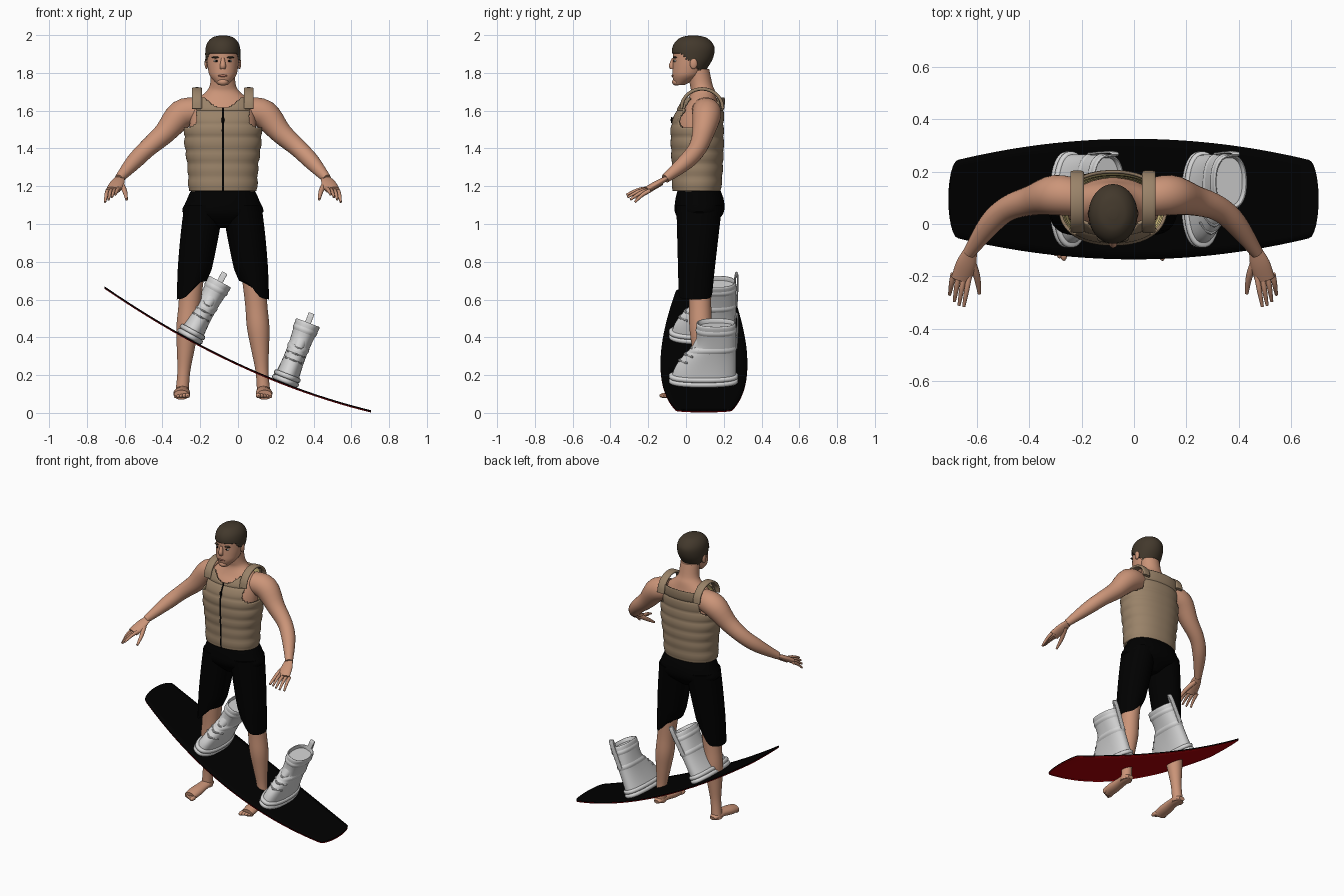
import bpy, bmesh, math
from mathutils import Matrix, Vector

if "Cube" in bpy.data.objects:
    bpy.data.objects.remove(bpy.data.objects["Cube"])

made_objects = []


def material(name, *rgb):
    made = bpy.data.materials.new(name)
    made.use_nodes = True
    made.diffuse_color = (*rgb, 1)
    made.node_tree.nodes["Principled BSDF"].inputs["Base Color"].default_value = (*rgb, 1)
    return made


SKIN = material("skin", .6, .3, .19)
HAIR = material("brown hair", .055, .04, .025)
TAN = material("tan fabric", .32, .225, .14)
BLACK = material("black", 0, 0, 0)
RED = material("dark red", .4, 0, .002)
GREY = material("light grey", .66, .66, .66)
YELLOW = material("yellow lining", .75, .6, .25)
LIP = material("lip", .4, .16, .11)
WHITE = material("eye white", .7, .7, .65)

BODY = Matrix.Translation((-.08, 0, 0))
SIDES = {"left": BODY, "right": BODY @ Matrix.Scale(-1, 4, (1, 0, 0))}
ACROSS, UPWARD = Vector((1, 0, 0)), Vector((0, 0, 1))


def finish(name, bm, materials, place=None):
    if place:
        bm.transform(place)
        bmesh.ops.recalc_face_normals(bm, faces=bm.faces)
    mesh = bpy.data.meshes.new(name)
    bm.to_mesh(mesh)
    bm.free()
    for entry in materials:
        mesh.materials.append(entry)
    made = bpy.data.objects.new(name, mesh)
    bpy.context.collection.objects.link(made)
    made_objects.append(made)
    return made


def spline(rows, steps):
    """Smooth interpolation through rows of any width."""
    rows = [Vector(row) for row in rows]
    padded = [rows[0]] + rows + [rows[-1]]
    smooth = []
    for before, start, end, after in zip(padded, padded[1:], padded[2:], padded[3:]):
        for step in range(steps):
            t = step / steps
            pull_in, pull_out = (end - before) / 2, (after - start) / 2
            ease = t * t * (3 - 2 * t)
            smooth.append(start.lerp(end, ease) + pull_in * t * (1 - t) ** 2 - pull_out * t * t * (1 - t))
    return smooth + [rows[-1]]


def tube(name, materials, rows, place=BODY, ref=None, sides=24, power=1, steps=4,
         cap=True, warp=None, drop=None, paint=None):
    """Skin rows of (x, y, z, radius, radius); rings stay level unless ref is given."""
    path = spline(rows, steps)
    bm, rings = bmesh.new(), []
    for i, row in enumerate(path):
        u, v = ACROSS, Vector((0, 1, 0))
        if ref:
            along = (path[min(i + 1, len(path) - 1)] - path[max(i - 1, 0)]).to_3d().normalized()
            u = (ref - along * ref.dot(along)).normalized()
            v = along.cross(u)
        ring = []
        for j in range(sides):
            angle = (j + .5) * math.tau / sides
            c, s = [math.copysign(abs(w) ** power, w) for w in (math.cos(angle), math.sin(angle))]
            point = row.to_3d() + u * c * row[3] + v * s * row[4]
            ring.append(bm.verts.new(warp(point, row) if warp else point))
        rings.append(ring)
    for low, high in zip(rings, rings[1:]):
        for j in range(sides):
            bm.faces.new((low[j], low[j - 1], high[j - 1], high[j]))
    if cap:
        bm.faces.new(rings[0])
        bm.faces.new(rings[-1])
    if paint:
        for face in bm.faces:
            face.material_index = paint(face.calc_center_median())
    if drop:
        gone = [face for face in bm.faces if drop(face.calc_center_median())]
        bmesh.ops.delete(bm, geom=gone, context="FACES")
    return finish(name, bm, materials, place)


def stack(name, materials, levels, **options):
    """Level rings on the middle plane from (z, y, half width, half depth)."""
    return tube(name, materials, [(0, y, z, a, b) for z, y, a, b in levels], **options)


def limb(name, surface, joints, radii, place=BODY, ref=None, flat=1, **options):
    rows = [(*joint, r, r * flat) for joint, r in zip(joints, radii)]
    return tube(name, [surface], rows, place, ref, **options)


def ball(name, surface, centre, size, place=BODY):
    bm = bmesh.new()
    bmesh.ops.create_uvsphere(bm, u_segments=16, v_segments=10, radius=1)
    bm.transform(Matrix.Translation(centre) @ Matrix.Diagonal((*size, 1)))
    return finish(name, bm, [surface], place)


def shell(target, thickness, material_offset=0):
    modifier = target.modifiers.new("shell", "SOLIDIFY")
    modifier.thickness, modifier.offset = thickness, -1
    modifier.material_offset = material_offset


# Torso and neck sit just inside the vest outline
vest_levels = [(1.175, .056, .175, .125), (1.3, .06, .18, .13), (1.42, .06, .195, .135),
               (1.52, .06, .197, .134), (1.6, .075, .187, .122), (1.67, .095, .175, .108)]
torso_levels = [(z, y, a - .02, b - .02) for z, y, a, b in vest_levels[:-1]]
stack("torso", [SKIN], torso_levels + [(1.65, .085, .15, .08), (1.7, .09, .09, .065),
      (1.74, .08, .068, .06), (1.82, .065, .064, .058)], sides=32)

# Head, with hair grown from the same outline
head_levels = [(1.735, -.035, .025, .025), (1.78, 0, .067, .072), (1.82, .015, .079, .087),
               (1.87, .03, .085, .1), (1.92, .035, .084, .104), (1.955, .035, .072, .088),
               (1.98, .035, .046, .056), (1.99, .035, .01, .01)]
stack("head", [SKIN], head_levels, sides=32)
hair = stack("hair", [HAIR], [(z + .008, y + .004, a + .008, b + .009) for z, y, a, b in head_levels],
             sides=48, steps=8, drop=lambda c: c.z < 1.905 - .9 * min(max(c.y + .03, 0), .13))
shell(hair, .012)

# Face
limb("nose", SKIN, [(0, -.066, 1.88), (0, -.075, 1.84), (0, -.07, 1.82)], [.008, .016, .014], sides=16)
ball("mouth", LIP, (0, -.066, 1.785), (.026, .011, .007))
ball("chin", SKIN, (0, -.05, 1.752), (.03, .024, .02))
for side, place in SIDES.items():
    eye = Vector((.034, -.054, 1.863))
    ball(side + "_eye", WHITE, eye, (.016, .011, .006), place)
    ball(side + "_iris", BLACK, eye - Vector((0, .008, 0)), (.007, .005, .006), place)
    ball(side + "_brow", HAIR, eye + Vector((0, -.003, .019)), (.026, .012, .005), place)
    ball(side + "_ear", SKIN, (.087, .04, 1.85), (.01, .02, .03), place)

# Arms, hands and fingers
for side, place in SIDES.items():
    limb(side + "_arm", SKIN, [(.13, .1, 1.6), (.22, .11, 1.58), (.31, .09, 1.48), (.4, .06, 1.4),
         (.47, 0, 1.33), (.55, -.11, 1.24)], [.07, .077, .058, .048, .043, .024], place, UPWARD)
    limb(side + "_palm", SKIN, [(.54, -.09, 1.25), (.56, -.15, 1.215), (.58, -.21, 1.18)],
         [.022, .038, .038], place, ACROSS, flat=.45)
    for i in range(4):
        base = Vector((.547 + .021 * i, -.19, 1.19 - .004 * i))
        tip = Vector((.57 + .018 * i, -.315 + .005 * i * i, 1.155 - .013 * i))
        knuckle = base.lerp(tip, .5) + UPWARD * .008
        limb(f"{side}_finger_{i}", SKIN, [base, knuckle, tip], [.011, .01, .006], place, ACROSS, sides=10)
    limb(side + "_thumb", SKIN, [(.545, -.13, 1.22), (.52, -.2, 1.175), (.51, -.265, 1.13)],
         [.016, .013, .007], place, ACROSS, sides=12)

# Legs, feet and toes
for side, place in SIDES.items():
    thigh, ankle = Vector((.157, .07, .8)), Vector((.217, .085, .1))
    radii = [.068, .063, .059, .06, .047, .034, .036]
    limb(side + "_leg", SKIN, [thigh.lerp(ankle, i / 6) for i in range(7)], radii, place)
    limb(side + "_foot", SKIN, [(.215, .13, .11), (.215, .09, .118), (.215, .03, .115), (.218, -.04, .105),
         (.22, -.1, .095)], [.02, .036, .038, .044, .04], place, ACROSS, flat=.65)
    for i in range(5):
        r = .014 - .0015 * i
        ball(f"{side}_toe_{i}", SKIN, (.188 + .016 * i, -.113 + .006 * i, .078 + r), (r, r * 2, r), place)


# Shorts with stepped hems, higher on the inside
def step_hem(point, row):
    point.z -= max(.76 - row.z, 0) * .45 * math.tanh(30 * (point.x - row.x))
    return point


stack("shorts_seat", [BLACK], [(1.19, .068, .162, .11), (1.12, .072, .195, .13), (1.05, .07, .205, .125),
      (.98, .065, .03, .06)], sides=40, power=.9)
for side, place in SIDES.items():
    cuts = [i / 6 for i in range(7)]
    tube(side + "_shorts_leg", [BLACK], [(.1 + .065 * t, .07 - .02 * t, 1.1 - .45 * t, .105 - .025 * t * t,
         .122 - .032 * t) for t in cuts], place, warp=step_hem)


# Quilted vest with zip and straps
def quilt(point, row):
    puff = 1 + .05 * math.sqrt(abs(math.sin(math.pi * (row.z - 1.18) / .07)))
    return Vector((point.x * puff, row.y + (point.y - row.y) * puff, point.z))


def vest_opening(centre):
    width = abs(centre.x)
    armhole = width > .14 and centre.z > 1.515 + 20 * max(.175 - width, 0) ** 2
    neckline = centre.y < .08 and centre.z > 1.615 + 6 * width ** 2
    return armhole or neckline


def zip_face(centre):
    return 2 if abs(centre.x) < .004 and centre.y < 0 else 0


vest = stack("vest", [TAN, YELLOW, BLACK], vest_levels, sides=160, power=.9, steps=10,
             cap=False, warp=quilt, drop=vest_opening, paint=zip_face)
shell(vest, .012, 1)
ball("zip_pull", BLACK, (0, -.075, 1.55), (.008, .006, .018))
for side, place in SIDES.items():
    turns = [math.pi * i / 8 for i in range(9)]
    arch = [(.137, .085 - .11 * math.cos(turn), 1.61 + .105 * math.sin(turn)) for turn in turns]
    limb(side + "_vest_strap", TAN, arch, [.026] * len(arch), place, ACROSS, flat=.35, power=.6)


# Board: rockered black deck over a red base, with rounded ends
def deck_height(x):
    return .263 - .4645 * x + .158 * x * x


def board_layer(name, surface, top, thickness):
    bm = bmesh.new()
    stations, lanes = 56, 12
    ribs = []
    for i in range(stations + 1):
        x = .705 * math.sin(math.pi * (i / stations - .5))
        rounding = max(abs(x) - .67, 0) / .035
        half = (.23 - .18 * x * x) * math.sqrt(max(1 - rounding ** 2, 0))
        ribs.append([bm.verts.new((x, .095 + half * (2 * j / lanes - 1), deck_height(x) + top))
                     for j in range(lanes + 1)])
    for near, far in zip(ribs, ribs[1:]):
        for j in range(lanes):
            bm.faces.new((near[j], far[j], far[j + 1], near[j + 1]))
    bmesh.ops.remove_doubles(bm, verts=bm.verts, dist=.0001)
    shell(finish(name, bm, [surface]), thickness)


board_layer("board_deck", BLACK, 0, .007)
board_layer("board_base", RED, -.007, .005)


# Boots standing square to the deck
def boot_front(z):
    return .055 - .135 * (1 - min(z / .22, 1) ** 2)


def boot_level(z, grow=0):
    front, back = boot_front(z), .265
    waist = .068 - .012 * math.sin(math.pi * z / .34)
    return z, (front + back) / 2, waist + grow, (back - front) / 2 + grow


for side, x in (("left", .247), ("right", -.26)):
    slope = .316 * x - .4645
    place = Matrix.Translation((x, 0, deck_height(x))) @ Matrix.Rotation(-math.atan(slope), 4, "Y")
    boot = dict(place=place, sides=40, power=.85)
    for part, z in (("outsole", 0), ("midsole", .026)):
        edges = [(z, -.008), (z + .006, 0), (z + .02, 0), (z + .026, -.008)]
        stack(f"{side}_boot_{part}", [GREY], [(h, .093, .074 + g, .183 + g) for h, g in edges], steps=2, **boot)
    outside = [boot_level(.042 * i) for i in range(1, 9)]
    stack(side + "_boot_upper", [GREY], outside + [boot_level(.338, -.01), boot_level(.28, -.012),
          boot_level(.15, -.02)], **boot)
    for part, z in (("ankle_strap", .2), ("cuff", .3)):
        stack(f"{side}_boot_{part}", [GREY], [boot_level(z - .02, -.002), boot_level(z, .004),
              boot_level(z + .02, -.002)], **boot)
    for i in range(3):
        z = .13 + .035 * i
        y = boot_front(z)
        limb(f"{side}_boot_lace_{i}", GREY, [(-.045, y + .04, z), (0, y - .003, z), (.045, y + .04, z)],
             [.006] * 3, place, UPWARD, sides=8)
    limb(side + "_pull_tab", GREY, [(0, .268, .2), (0, .274, .36), (0, .264, .388), (0, .254, .3)],
         [.016] * 4, place, ACROSS, flat=.3, power=.6)

# Smooth shading with sharp edges kept
bpy.ops.object.select_all(action="DESELECT")
for made in made_objects:
    made.select_set(True)
bpy.context.view_layer.objects.active = made_objects[0]
bpy.ops.object.shade_smooth_by_angle(angle=math.radians(40))
